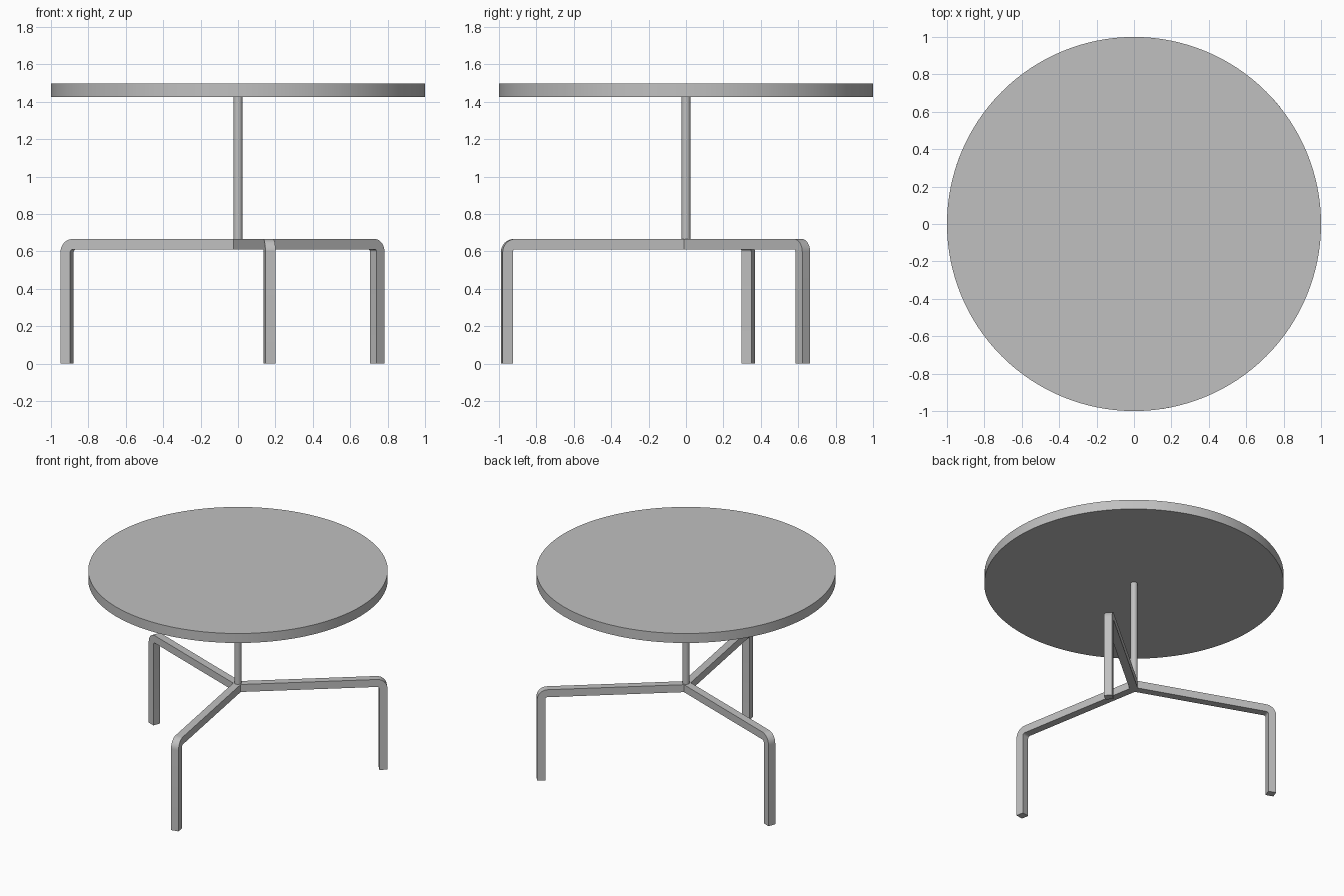
import bpy, bmesh
from math import radians, sin, cos, pi

cube = bpy.data.objects.get("Cube")
if cube:
    bpy.data.objects.remove(cube, do_unlink=True)

# Single grey finish
grey = bpy.data.materials.new("light_grey")
grey.use_nodes = True
colour = (0.53, 0.53, 0.53, 1)
grey.diffuse_color = colour
grey.node_tree.nodes["Principled BSDF"].inputs["Base Color"].default_value = colour


def finish(obj, name):
    obj.name = name
    obj.data.name = name
    obj.data.materials.append(grey)
    bpy.ops.object.select_all(action='DESELECT')
    obj.select_set(True)
    bpy.context.view_layer.objects.active = obj
    bpy.ops.object.shade_smooth_by_angle(angle=radians(30))


def cylinder(name, radius, bottom, top, sides):
    bpy.ops.mesh.primitive_cylinder_add(vertices=sides, radius=radius, depth=top - bottom,
                                        location=(0, 0, (bottom + top) / 2))
    finish(bpy.context.object, name)


BAR = 0.055        # square bar thickness
REACH = 1.0        # outer face of the legs
BEAM_TOP = 0.667
BEND = 0.07        # outer bend radius
STEPS = 10


def leg(name, angle):
    # Bent bar: (distance from centre, height) pairs for the outer and inner edges
    cr, cz = REACH - BEND, BEAM_TOP - BEND
    arc = [pi / 2 * (1 - i / STEPS) for i in range(STEPS + 1)]

    def edge(radius):
        bend = [(cr + radius * cos(a), cz + radius * sin(a)) for a in arc]
        return [(0, cz + radius)] + bend + [(cr + radius, 0)]

    bm = bmesh.new()
    rings = []
    for (ro, zo), (ri, zi) in zip(edge(BEND), edge(BEND - BAR)):
        corners = [(ro, -1, zo), (ro, 1, zo), (ri, 1, zi), (ri, -1, zi)]
        rings.append([bm.verts.new((r * cos(angle) - s * BAR / 2 * sin(angle),
                                    r * sin(angle) + s * BAR / 2 * cos(angle), z))
                      for r, s, z in corners])
    for a, b in zip(rings, rings[1:]):
        for i in range(4):
            j = (i + 1) % 4
            bm.faces.new((a[i], a[j], b[j], b[i]))
    bm.faces.new(rings[0])
    bm.faces.new(rings[-1])
    bmesh.ops.recalc_face_normals(bm, faces=bm.faces)
    mesh = bpy.data.meshes.new(name)
    bm.to_mesh(mesh)
    bm.free()
    obj = bpy.data.objects.new(name, mesh)
    bpy.context.collection.objects.link(obj)
    finish(obj, name)


# Round top on a slim post
cylinder("table_top", 1.0, 1.427, 1.497, 128)
cylinder("post", 0.024, BEAM_TOP - 0.03, 1.43, 32)

# Three bent legs meeting under the post
for name, degrees in (("front_leg", -80), ("back_left_leg", 40), ("back_right_leg", 160)):
    leg(name, radians(degrees))
